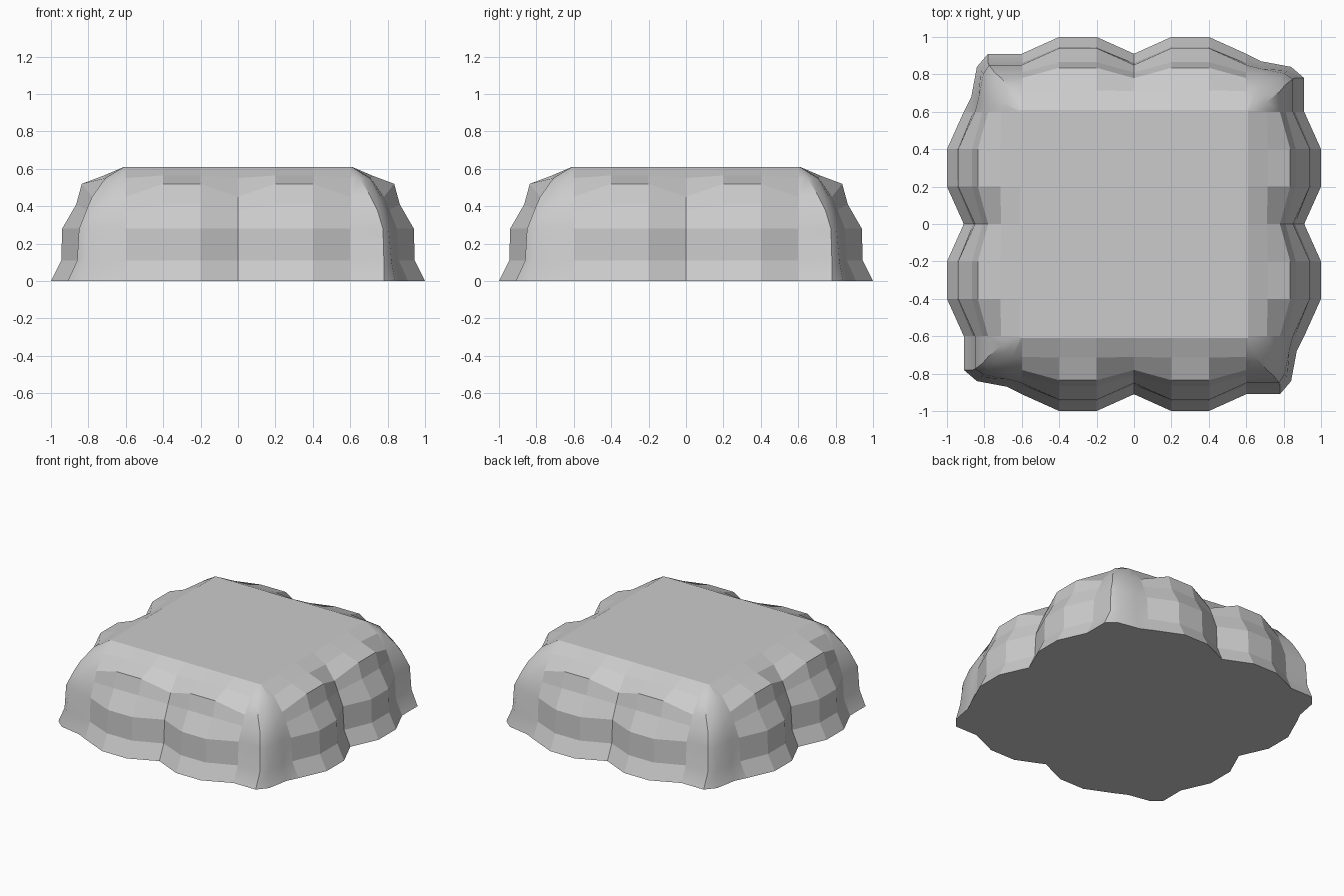
import bpy, bmesh, math
from mathutils import Matrix

if "Cube" in bpy.data.objects:
    bpy.data.objects.remove(bpy.data.objects["Cube"])

# Vertical profiles (distance from centre, height)
bulge = [(1, 0), (.945, .11), (.94, .28), (.865, .41), (.835, .52), (.715, .565), (.61, .61)]
groove = [(.91, 0), (.86, .11), (.85, .28), (.81, .38), (.78, .45), (.71, .55), (.61, .61)]
near = [(.87, 0), (.84, .11), (.83, .28), (.80, .38), (.77, .44), (.71, .545), (.61, .61)]
corner = [(.84, 0), (.82, .11), (.805, .28), (.775, .38), (.74, .45), (.68, .545), (.61, .61)]

# Columns along one side, left to right: (x, profile)
side = [(-.84, corner), (-.68, near), (-.6, groove), (-.4, bulge), (-.2, bulge),
        (0, groove), (.2, bulge), (.4, bulge), (.6, groove), (.78, groove)]

bm = bmesh.new()
columns = []
for turn in range(4):
    rot = Matrix.Rotation(turn * math.pi / 2, 3, 'Z')
    for x, profile in side:
        col = []
        for (d, z), (c, _) in zip(profile, corner):
            if profile is corner:
                px = -d
            else:
                limit = c - .03 if z < .6 else .61
                px = math.copysign(min(abs(x), limit), x)
            v = bm.verts.new((px, -d, z))
            v.co = rot @ v.co
            col.append(v)
        columns.append(col)

# Rock walls: faceted bulges, smooth corners
n, per_side = len(columns), len(side)
for i in range(n):
    a, b = columns[i], columns[(i + 1) % n]
    for r in range(len(corner) - 1):
        f = bm.faces.new((a[r], b[r], b[r + 1], a[r + 1]))
        f.smooth = i % per_side in (0, 1, 8, 9)

# Flat top and base
bm.faces.new([c[-1] for c in columns])
bm.faces.new([c[0] for c in reversed(columns)])
bmesh.ops.remove_doubles(bm, verts=bm.verts[:], dist=.001)
bmesh.ops.recalc_face_normals(bm, faces=bm.faces[:])

# Sharp central clefts and rims
for e in bm.edges:
    if len(e.link_faces) == 2 and e.calc_face_angle(0) > math.radians(40):
        e.smooth = False

mesh = bpy.data.meshes.new("rock_plateau")
bm.to_mesh(mesh)
bm.free()
bpy.context.collection.objects.link(bpy.data.objects.new("rock_plateau", mesh))
